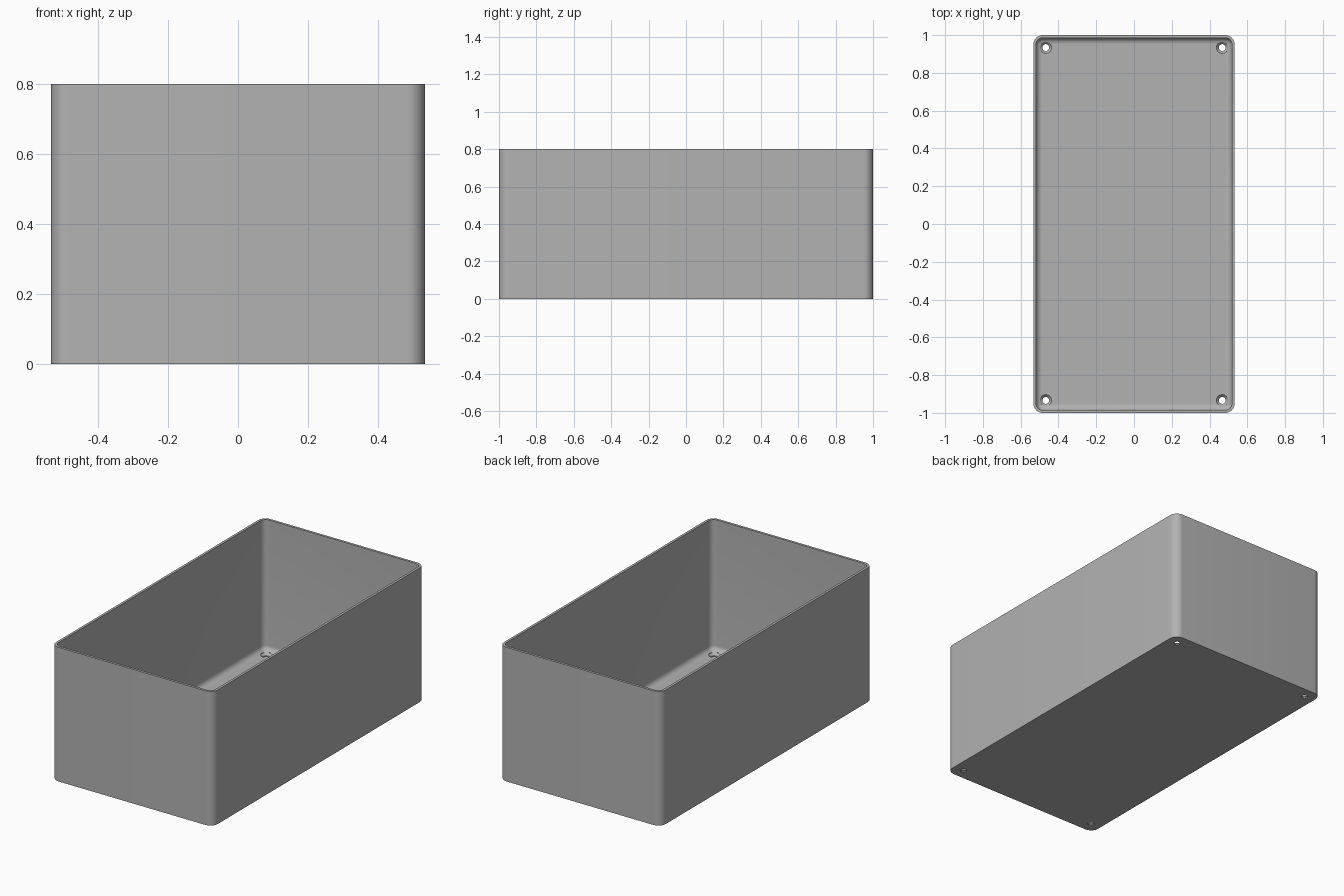
import bpy, bmesh, math

HX, HY, H = 0.533, 1.0, 0.8      # half width, half depth, height
WALL, FLOOR = 0.0145, 0.02       # wall and floor thickness
CORNER, FILLET = 0.05, 0.032     # outer corner radius, inside floor fillet
STEPS = 10

cube = bpy.data.objects.get("Cube")
if cube:
    bpy.data.objects.remove(cube, do_unlink=True)

grey = bpy.data.materials.new("plain grey")
grey.use_nodes = True
colour = (0.45, 0.45, 0.45, 1)
grey.diffuse_color = colour
grey.node_tree.nodes["Principled BSDF"].inputs["Base Color"].default_value = colour


def finish(bm, name):
    bmesh.ops.recalc_face_normals(bm, faces=bm.faces)
    mesh = bpy.data.meshes.new(name)
    bm.to_mesh(mesh)
    bm.free()
    mesh.materials.append(grey)
    obj = bpy.data.objects.new(name, mesh)
    bpy.context.collection.objects.link(obj)
    return obj


def rounded_loop(bm, inset, z):
    """Ring of vertices around a rounded rectangle."""
    r = max(CORNER - inset, 0.004)
    cx, cy = HX - inset - r, HY - inset - r
    ring = []
    for q, (sx, sy) in enumerate(((1, 1), (-1, 1), (-1, -1), (1, -1))):
        for i in range(STEPS + 1):
            a = math.pi / 2 * (q + i / STEPS)
            ring.append(bm.verts.new((sx * cx + r * math.cos(a),
                                      sy * cy + r * math.sin(a), z)))
    return ring


def bridge(bm, a, b):
    for i in range(len(a)):
        j = (i + 1) % len(a)
        bm.faces.new((a[i], a[j], b[j], b[i]))


# Open box: outer wall, rim, inner wall, floor fillet
bm = bmesh.new()
section = [(0, 0), (0, H), (WALL, H)]
for i in range(9):
    a = math.pi / 2 * i / 8
    section.append((WALL + FILLET * (1 - math.cos(a)),
                    FLOOR + FILLET * (1 - math.sin(a))))
loops = [rounded_loop(bm, inset, z) for inset, z in section]
for lower, upper in zip(loops, loops[1:]):
    bridge(bm, lower, upper)
bm.faces.new(loops[0])
bm.faces.new(loops[-1])
box = finish(bm, "open_box")

# Countersunk screw holes in the floor corners
bm = bmesh.new()
profile = [(0.018, -0.02), (0.018, 0.007), (0.031, FLOOR), (0.031, FLOOR + 0.03)]
for sx in (-1, 1):
    for sy in (-1, 1):
        rings = []
        for r, z in profile:
            rings.append([bm.verts.new((sx * 0.467 + r * math.cos(k * math.tau / 32),
                                        sy * 0.934 + r * math.sin(k * math.tau / 32), z))
                          for k in range(32)])
        for lower, upper in zip(rings, rings[1:]):
            bridge(bm, lower, upper)
        bm.faces.new(rings[0])
        bm.faces.new(rings[-1])
cutter = finish(bm, "screw_hole_cutter")
cutter.hide_render = True

cut = box.modifiers.new("screw holes", "BOOLEAN")
cut.operation = "DIFFERENCE"
cut.solver = "EXACT"
cut.object = cutter

# Apply the cut, then shade smooth while keeping hard edges
bpy.ops.object.select_all(action="DESELECT")
box.select_set(True)
bpy.context.view_layer.objects.active = box
bpy.ops.object.modifier_apply(modifier=cut.name)
bpy.data.objects.remove(cutter, do_unlink=True)
bpy.ops.object.shade_smooth_by_angle(angle=math.radians(30))
